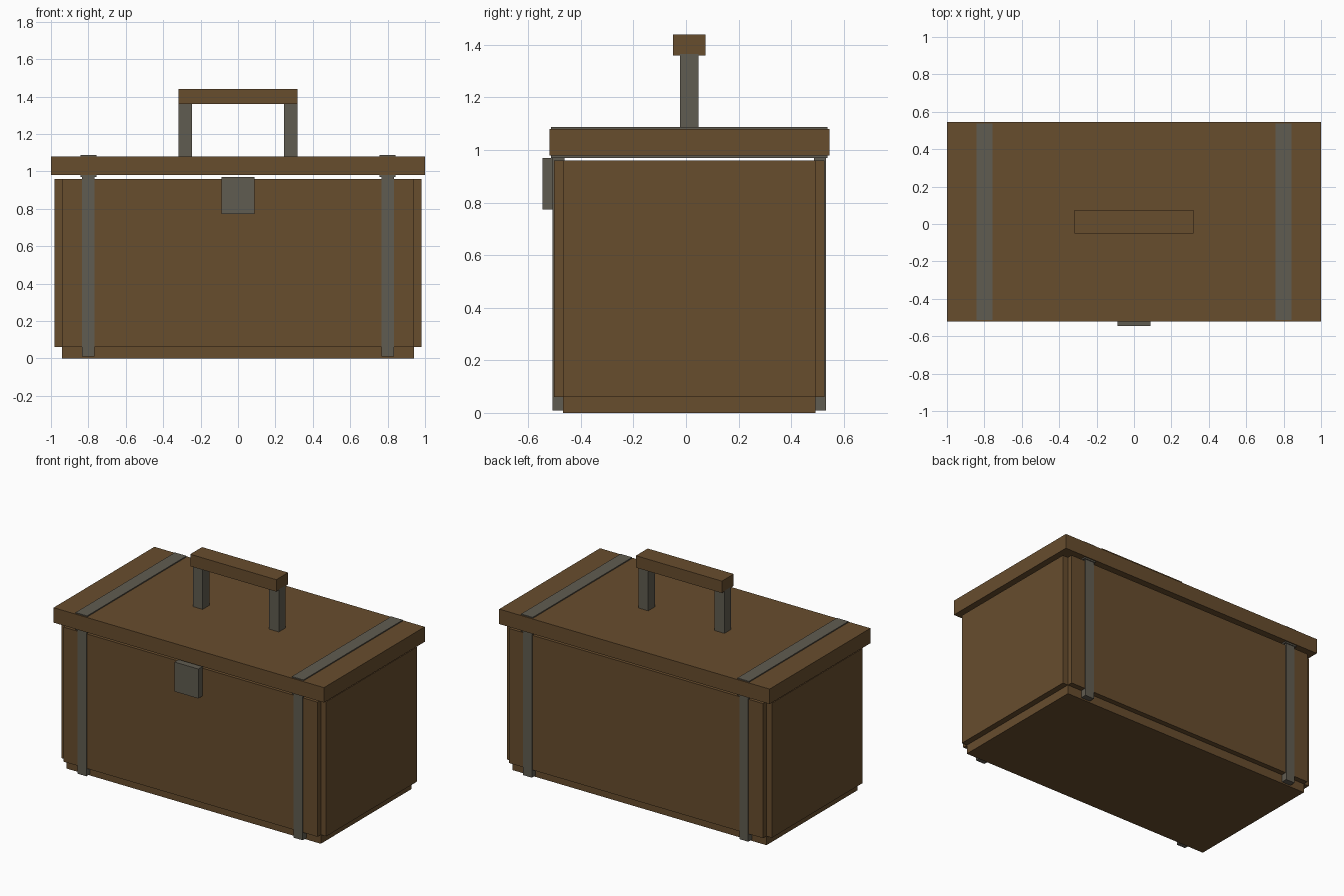
import bpy

if "Cube" in bpy.data.objects:
    bpy.data.objects.remove(bpy.data.objects["Cube"])

CY = 0.0125  # depth centre of the box (the latch shifts the overall bounds)


def material(name, rgb):
    m = bpy.data.materials.new(name)
    m.diffuse_color = (*rgb, 1)
    m.use_nodes = True
    m.node_tree.nodes["Principled BSDF"].inputs["Base Color"].default_value = m.diffuse_color
    return m


wood = material("brown wood", (0.137, 0.074, 0.027))
metal = material("grey metal", (0.118, 0.107, 0.082))


def box(name, x, y, z, mat):
    """Box from (min, max) ranges on each axis."""
    bpy.ops.mesh.primitive_cube_add(size=1, location=[(a + b) / 2 for a, b in (x, y, z)])
    o = bpy.context.object
    o.name = name
    o.scale = [b - a for a, b in (x, y, z)]
    bpy.ops.object.transform_apply(location=False, rotation=False, scale=True)
    o.data.materials.append(mat)
    return o


def span(side, inner, outer, centre=0.0):
    """Range between two distances from a centre, on the given side."""
    return tuple(sorted((centre + side * inner, centre + side * outer)))


# floor and lid
box("base", (-0.94, 0.94), span(1, -0.48, 0.48, CY), (0, 0.06), wood)
box("lid", (-1, 1), (-0.52, 0.545), (0.98, 1.08), wood)

for s, lr, fb in ((-1, "left", "front"), (1, "right", "back")):
    # wall panels, leaving notched corners
    box(fb + "_panel", (-0.94, 0.94), span(s, 0.475, 0.515, CY), (0.06, 0.96), wood)
    box(lr + "_panel", span(s, 0.94, 0.98), span(1, -0.48, 0.48, CY), (0.06, 0.96), wood)
    # metal straps: one over the lid, two down the walls
    box(lr + "_lid_strap", span(s, 0.757, 0.843), (-0.513, 0.538), (0.97, 1.087), metal)
    for t, side in ((-1, "front"), (1, "back")):
        box(f"{lr}_{side}_strap", span(s, 0.767, 0.833), span(t, 0.475, 0.52, CY),
            (0.01, 0.975), metal)
    # handle posts
    box(lr + "_handle_post", span(s, 0.246, 0.318), (-0.023, 0.048), (1.07, 1.365), metal)

# handle grip and latch
box("handle_grip", (-0.318, 0.318), (-0.05, 0.075), (1.36, 1.44), wood)
box("latch", (-0.088, 0.088), (-0.545, -0.495), (0.773, 0.97), metal)
